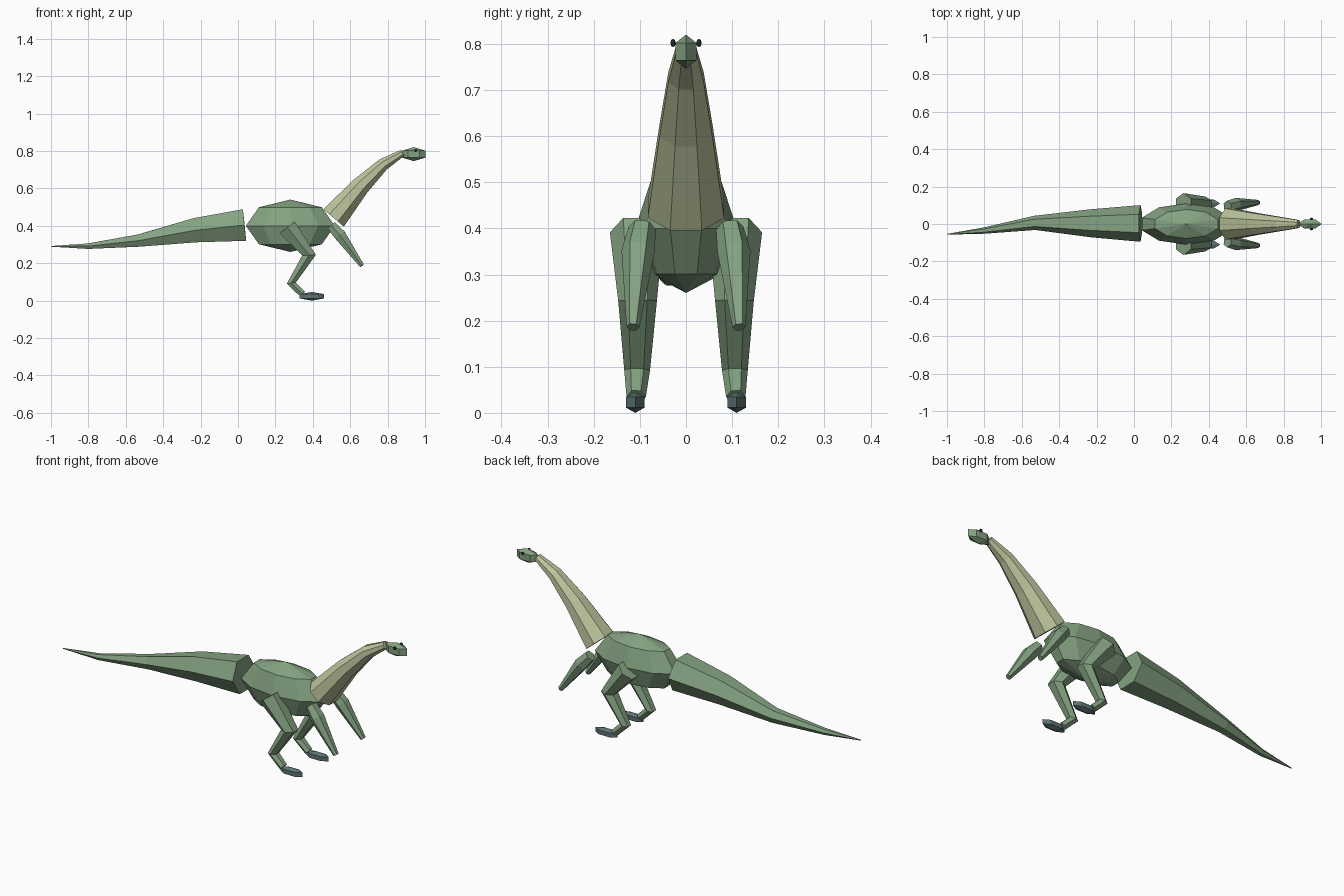
import bpy, bmesh
from math import cos, sin, tau
from mathutils import Vector

cube = bpy.data.objects.get("Cube")
if cube:
    bpy.data.objects.remove(cube, do_unlink=True)


def material(name, colour):
    mat = bpy.data.materials.new(name)
    mat.use_nodes = True
    mat.diffuse_color = (*colour, 1)
    mat.node_tree.nodes["Principled BSDF"].inputs["Base Color"].default_value = (*colour, 1)
    return mat


GREEN = material("sage green", (0.23, 0.36, 0.22))
TAN = material("pale olive", (0.50, 0.55, 0.33))
SLATE = material("slate teal", (0.11, 0.17, 0.17))
DARK = material("dark eye", (0.03, 0.045, 0.045))


def finish(name, bm, mat):
    bmesh.ops.recalc_face_normals(bm, faces=bm.faces[:])
    mesh = bpy.data.meshes.new(name)
    bm.to_mesh(mesh)
    bm.free()
    mesh.materials.append(mat)
    obj = bpy.data.objects.new(name, mesh)
    bpy.context.collection.objects.link(obj)
    return obj


def limb(name, stations, mat, sides=6, phase=0.0, widen=1.0):
    """Faceted tube through (x, y, z, radius) stations, with flat caps."""
    bm = bmesh.new()
    points = [Vector(s[:3]) for s in stations]
    rings = []
    for i, s in enumerate(stations):
        before, after = points[max(i - 1, 0)], points[min(i + 1, len(points) - 1)]
        tangent = Vector()
        if before != points[i]:
            tangent += (points[i] - before).normalized()
        if after != points[i]:
            tangent += (after - points[i]).normalized()
        tangent.normalize()
        side = (Vector((0, 1, 0)) - tangent * tangent.y).normalized()
        up = side.cross(tangent)
        ring = []
        for k in range(sides):
            a = tau * (k + phase) / sides
            ring.append(bm.verts.new(points[i] + s[3] * (side * cos(a) * widen + up * sin(a))))
        rings.append(ring)
    for a, b in zip(rings, rings[1:]):
        for k in range(sides):
            n = (k + 1) % sides
            bm.faces.new((a[k], a[n], b[n], b[k]))
    bm.faces.new(rings[0])
    bm.faces.new(rings[-1])
    return finish(name, bm, mat)


def ellipsoid(name, centre, size, mat, sides, rings, turn=0.0):
    """Faceted ball with upright poles."""
    bm = bmesh.new()
    bmesh.ops.create_uvsphere(bm, u_segments=sides, v_segments=rings, radius=1)
    for v in bm.verts:
        x, y = v.co.x, v.co.y
        v.co.x, v.co.y = x * cos(turn) - y * sin(turn), x * sin(turn) + y * cos(turn)
        v.co = Vector(c + s * p for c, s, p in zip(centre, size, v.co))
    return finish(name, bm, mat)


# Trunk, tail and neck
ellipsoid("body", (0.28, 0, 0.40), (0.25, 0.11, 0.14), GREEN, 10, 4)
limb("tail", [(0.035, 0.003, 0.404, 0.098), (-0.23, 0.004, 0.376, 0.075),
              (-0.53, 0.006, 0.321, 0.038), (-0.80, -0.035, 0.291, 0.017),
              (-1.0, -0.055, 0.29, 0.002)], GREEN)
limb("neck", [(0.511, 0, 0.442, 0.078), (0.655, 0, 0.612, 0.054),
              (0.776, 0, 0.728, 0.036), (0.88, 0, 0.79, 0.02)],
     TAN, sides=8, phase=0.5, widen=1.15)

# Head
ellipsoid("head", (0.94, 0, 0.783), (0.073, 0.031, 0.037), GREEN, 6, 3, tau / 12)

# Paired parts
for label, s in (("left", 1), ("right", -1)):
    ellipsoid(label + "_eye", (0.95, s * 0.028, 0.802), (0.009, 0.006, 0.009), DARK, 6, 4)
    limb(label + "_leg", [(0.264, s * 0.107, 0.392, 0.058), (0.38, s * 0.105, 0.243, 0.042),
                          (0.285, s * 0.106, 0.093, 0.028), (0.345, s * 0.108, 0.035, 0.021)], GREEN)
    ellipsoid(label + "_foot", (0.395, s * 0.11, 0.023), (0.076, 0.027, 0.023), SLATE, 6, 3, tau / 12)
    limb(label + "_arm", [(0.50, s * 0.095, 0.40, 0.030), (0.545, s * 0.104, 0.35, 0.036),
                          (0.663, s * 0.115, 0.186, 0.014)], GREEN)
